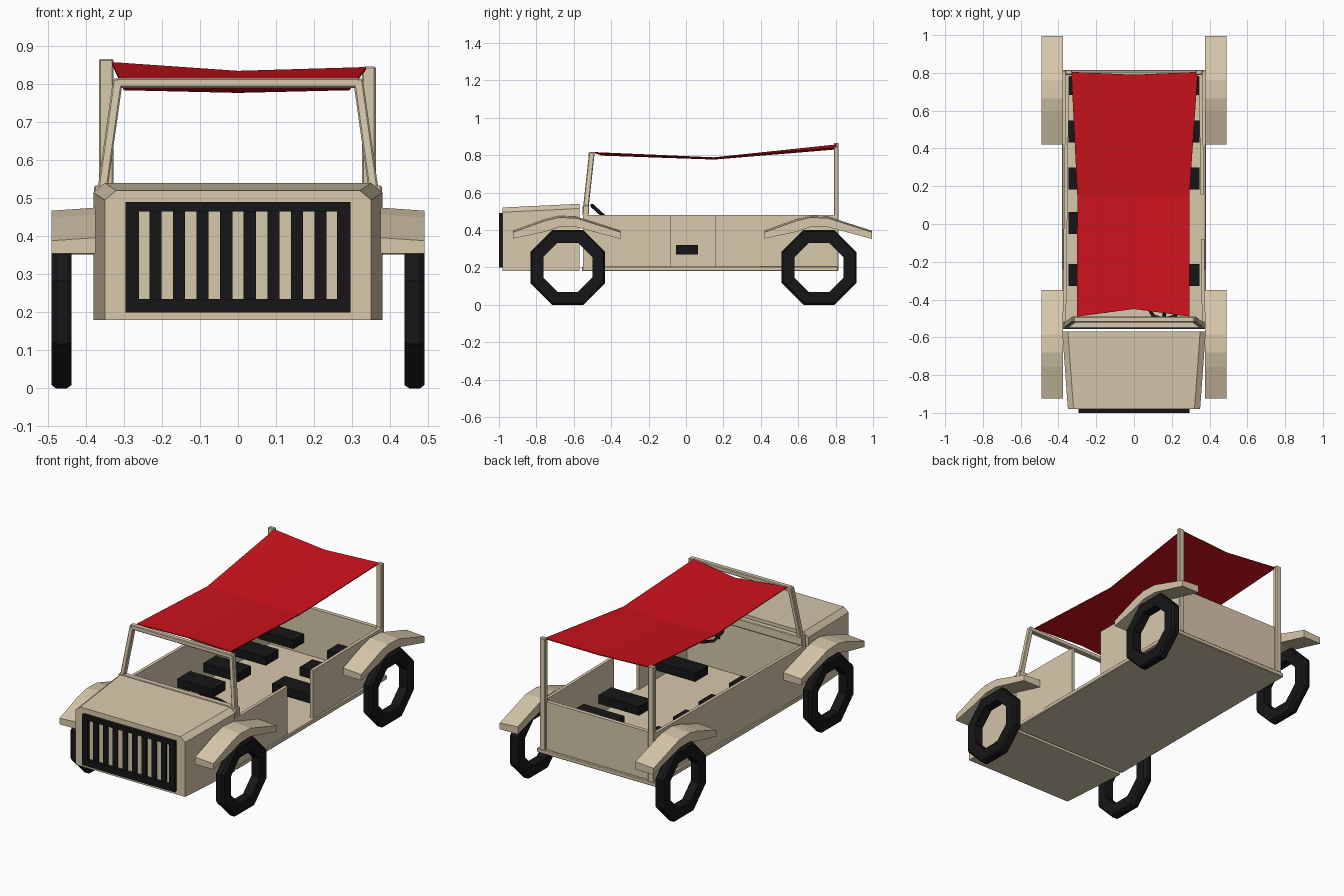
import bpy, bmesh, math
from mathutils import Vector

if "Cube" in bpy.data.objects:
    bpy.data.objects.remove(bpy.data.objects["Cube"])


def material(name, rgb):
    m = bpy.data.materials.new(name)
    m.diffuse_color = (*rgb, 1)
    m.use_nodes = True
    m.node_tree.nodes["Principled BSDF"].inputs["Base Color"].default_value = m.diffuse_color
    return m


TAN = material("tan_paint", (0.68, 0.58, 0.41))
BLACK = material("black_rubber", (0.008, 0.008, 0.009))
RED = material("red_cloth", (0.62, 0.006, 0.012))


def finish(name, bm, mat, bevel=0):
    bmesh.ops.recalc_face_normals(bm, faces=bm.faces)
    me = bpy.data.meshes.new(name)
    bm.to_mesh(me)
    bm.free()
    me.materials.append(mat)
    ob = bpy.data.objects.new(name, me)
    bpy.context.collection.objects.link(ob)
    if bevel:
        mod = ob.modifiers.new("bevel", 'BEVEL')
        mod.width, mod.segments = bevel, 1
    return ob


def loft(name, rings, mat, bevel=0, closed=False):
    """Skin a list of equally sized point rings; cap the ends or close the loop."""
    bm = bmesh.new()
    vs = [[bm.verts.new(p) for p in r] for r in rings]
    n = len(vs[0])
    pairs = list(zip(vs, vs[1:])) + ([(vs[-1], vs[0])] if closed else [])
    for a, b in pairs:
        for i in range(n):
            bm.faces.new((a[i], a[(i + 1) % n], b[(i + 1) % n], b[i]))
    if not closed:
        bm.faces.new(vs[0])
        bm.faces.new(vs[-1])
    return finish(name, bm, mat, bevel)


def box(name, x, y, z, mat, bevel=0):
    rings = [[(x[0], v, z[0]), (x[1], v, z[0]), (x[1], v, z[1]), (x[0], v, z[1])] for v in y]
    return loft(name, rings, mat, bevel)


def bar(name, a, b, w, d, mat):
    """Rectangular bar from a to b; w is the thickness along x (or z), d along y."""
    a, b = Vector(a), Vector(b)
    across = Vector((0, 0, w / 2)) if abs(b.x - a.x) > abs(b.z - a.z) else Vector((w / 2, 0, 0))
    deep = Vector((0, d / 2, 0))
    return loft(name, [[p - across - deep, p + across - deep, p + across + deep, p - across + deep]
                       for p in (a, b)], mat, 0.004)


# Hood: tapers toward the nose, with chamfered top edges
def hood_ring(y, w, top):
    return [(-w, y, 0.18), (w, y, 0.18), (w, y, top - 0.025), (w - 0.03, y, top),
            (-w + 0.03, y, top), (-w, y, top - 0.025)]


loft("hood", [hood_ring(-0.98, 0.35, 0.52), hood_ring(-0.57, 0.38, 0.54)], TAN)

# Grille: black frame and bars over the tan nose
for s in (-1, 1):
    box("grille_side", sorted((s * 0.26, s * 0.295)), (-1.0, -0.965), (0.2, 0.49), BLACK)
for z in ((0.2, 0.235), (0.465, 0.49)):
    box("grille_rail", (-0.26, 0.26), (-1.0, -0.965), z, BLACK)
for i in range(8):
    x = -0.217 + i * 0.062
    box("grille_bar", (x - 0.016, x + 0.016), (-0.986, -0.97), (0.235, 0.465), BLACK)

# Tub: floor plate, dash wall, tail wall and side walls with a doorway on the right
box("floor", (-0.38, 0.38), (-0.555, 0.815), (0.18, 0.205), TAN, 0.004)
box("dash_wall", (-0.378, 0.378), (-0.55, -0.525), (0.2, 0.49), TAN)
box("tail_wall", (-0.36, 0.36), (0.78, 0.803), (0.2, 0.48), TAN)


def side_wall(s, y0, y1):
    rings = []
    for y in (y0, y1):
        xo = 0.378 - 0.016 * (y + 0.53) / 1.33
        rings.append([(s * xo, y, 0.2), (s * xo, y, 0.48),
                      (s * (xo - 0.018), y, 0.48), (s * (xo - 0.018), y, 0.2)])
    loft("side_wall", rings, TAN)


side_wall(-1, -0.53, 0.803)
side_wall(1, -0.53, -0.08)
side_wall(1, 0.155, 0.803)

# Windshield frame
for s in (-1, 1):
    bar("windshield_post", (s * 0.362, -0.54, 0.48), (s * 0.315, -0.503, 0.815), 0.026, 0.03, TAN)
bar("windshield_top", (-0.32, -0.505, 0.803), (0.32, -0.505, 0.803), 0.026, 0.03, TAN)
bar("windshield_base", (-0.378, -0.535, 0.508), (0.378, -0.535, 0.508), 0.05, 0.035, TAN)

# Rear canopy posts
bar("rear_post_left", (-0.346, 0.803, 0.2), (-0.346, 0.803, 0.866), 0.038, 0.026, TAN)
bar("rear_post_right", (0.344, 0.803, 0.2), (0.344, 0.803, 0.846), 0.036, 0.026, TAN)

# Sagging cloth canopy: three rows of left, centre, right
rows = [[(-0.302, -0.49, 0.814), (0, -0.45, 0.80), (0.295, -0.49, 0.814)],
        [(-0.3, 0.15, 0.786), (0, 0.15, 0.779), (0.293, 0.15, 0.786)],
        [(-0.332, 0.805, 0.855), (0, 0.79, 0.832), (0.338, 0.805, 0.842)]]
bm = bmesh.new()
grid = [[bm.verts.new(p) for p in r] for r in rows]
for a, b in zip(grid, grid[1:]):
    for i in range(2):
        bm.faces.new((a[i], a[i + 1], b[i + 1], b[i]))
canopy = finish("canopy", bm, RED)
mod = canopy.modifiers.new("thickness", 'SOLIDIFY')
mod.thickness, mod.offset = 0.005, 0

# Fenders: arched strip (y from wheel, top z, bottom z)
ARCH = [(-0.29, 0.396, 0.354), (-0.12, 0.457, 0.39), (-0.045, 0.475, 0.415),
        (0.05, 0.471, 0.415), (0.285, 0.396, 0.352)]
for end, yf, yw in (("front", -0.635, -0.632), ("rear", 0.71, 0.711)):
    for s in (-1, 1):
        a, b = s * 0.375, s * 0.49
        loft(end + "_fender", [[(a, yf + y, lo), (b, yf + y, lo), (b, yf + y, hi - 0.008), (a, yf + y, hi)]
                               for y, hi, lo in ARCH], TAN)
        # Octagonal hollow tyre
        rings = []
        for k in range(8):
            t = math.radians(22.5 + 45 * k)
            rings.append([(s * x, yw + r * math.cos(t), 0.2 + r * math.sin(t))
                          for x, r in ((0.437, 0.142), (0.437, 0.207), (0.45, 0.2165),
                                       (0.478, 0.2165), (0.49, 0.207), (0.49, 0.142))])
        loft(end + "_tyre", rings, BLACK, closed=True)

# Seats in two columns; the right column skips the doorway
for y in (-0.27, 0.005, 0.24, 0.49, 0.74):
    box("seat_left", (-0.348, -0.125), (y - 0.058, y + 0.058), (0.27, 0.32), BLACK)
    if y != 0.005:
        box("seat_right", (0.09, 0.348), (y - 0.058, y + 0.058), (0.27, 0.32), BLACK)

# Steering wheel and column
bpy.ops.mesh.primitive_torus_add(major_segments=8, minor_segments=4, major_radius=0.085,
                                 minor_radius=0.01, location=(0.16, -0.44, 0.474),
                                 rotation=(math.radians(-42), 0, 0))
wheel = bpy.context.object
wheel.name = "steering_wheel"
wheel.data.materials.append(BLACK)
bar("steering_column", (0.16, -0.53, 0.38), (0.16, -0.445, 0.47), 0.02, 0.02, BLACK)
